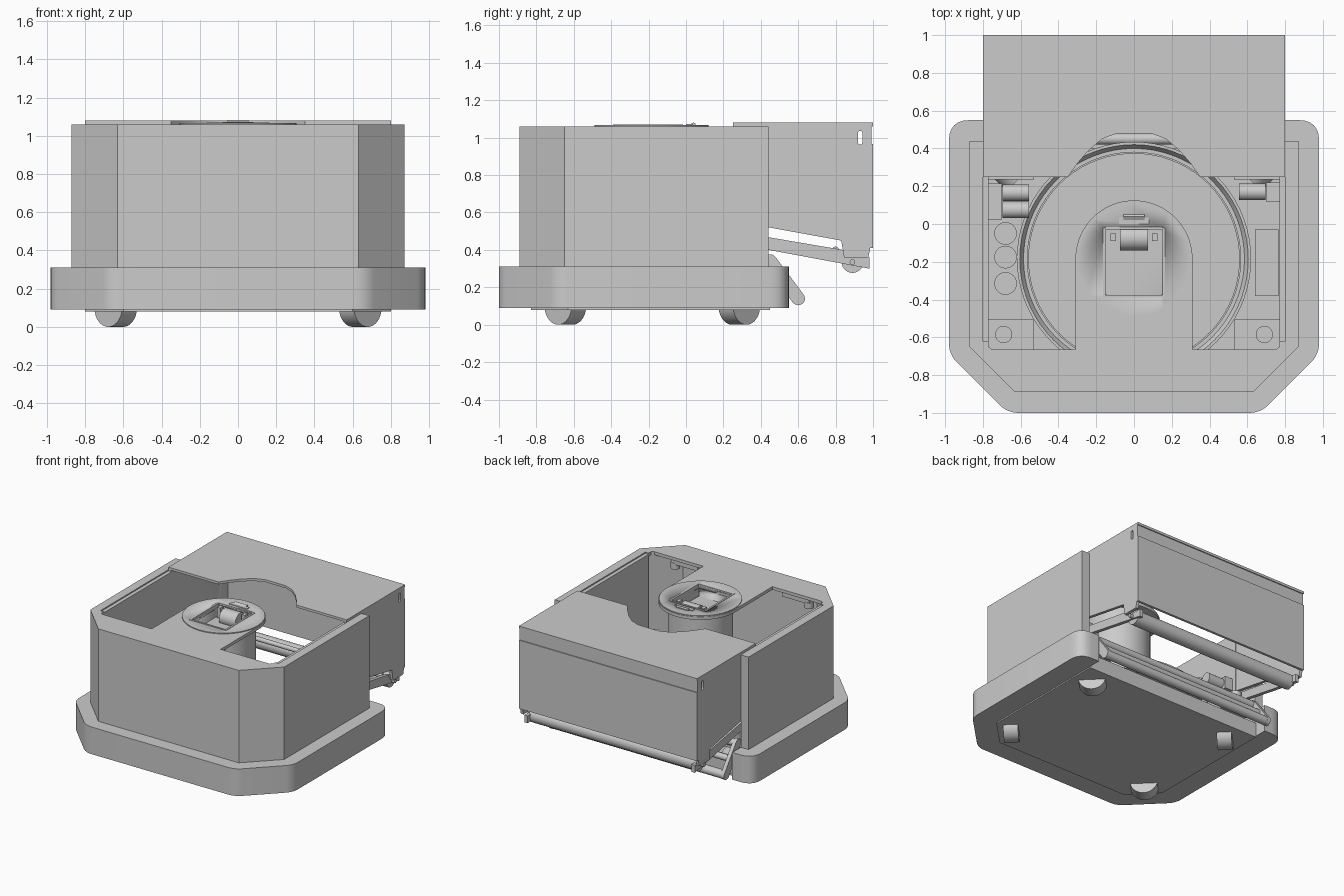
import bpy, bmesh, math
from mathutils import Vector, Matrix

if "Cube" in bpy.data.objects:
    bpy.data.objects.remove(bpy.data.objects["Cube"])


def finish(name, bm):
    bmesh.ops.recalc_face_normals(bm, faces=bm.faces)
    me = bpy.data.meshes.new(name)
    bm.to_mesh(me)
    bm.free()
    ob = bpy.data.objects.new(name, me)
    bpy.context.collection.objects.link(ob)
    return ob


def prism(name, pts, a, b, axis='z'):
    """Extrude a 2D outline from a to b: xy outline along z, or yz outline along x."""
    bm = bmesh.new()
    at = (lambda p: (p[0], p[1], a)) if axis == 'z' else (lambda p: (a, p[0], p[1]))
    f = bm.faces.new([bm.verts.new(at(p)) for p in pts])
    ext = bmesh.ops.extrude_face_region(bm, geom=[f])
    d = Vector((0, 0, b - a)) if axis == 'z' else Vector((b - a, 0, 0))
    bmesh.ops.translate(bm, vec=d, verts=[v for v in ext['geom'] if isinstance(v, bmesh.types.BMVert)])
    return finish(name, bm)


def box(name, x0, x1, y0, y1, z0, z1):
    return prism(name, [(x0, y0), (x1, y0), (x1, y1), (x0, y1)], z0, z1)


def rod(name, p, q, r, seg=32):
    p, q = Vector(p), Vector(q)
    bm = bmesh.new()
    rot = (q - p).to_track_quat('Z', 'Y').to_matrix().to_4x4()
    bmesh.ops.create_cone(bm, cap_ends=True, segments=seg, radius1=r, radius2=r,
                          depth=(q - p).length, matrix=Matrix.Translation((p + q) / 2) @ rot)
    return finish(name, bm)


def lathe(name, profile, cx, cy, seg=72):
    """Spin a closed (radius, z) outline around a vertical axis."""
    bm = bmesh.new()
    rings = []
    for i in range(seg):
        t = math.tau * i / seg
        rings.append([bm.verts.new((cx + r * math.cos(t), cy + r * math.sin(t), z)) for r, z in profile])
    n = len(profile)
    for i in range(seg):
        a, b = rings[i], rings[(i + 1) % seg]
        for j in range(n):
            bm.faces.new((a[j], b[j], b[(j + 1) % n], a[(j + 1) % n]))
    return finish(name, bm)


def fillet(prev, c, nxt, cut, n=6):
    c = Vector(c)
    a = c + (Vector(prev) - c).normalized() * cut
    b = c + (Vector(nxt) - c).normalized() * cut
    return [tuple(a * (1 - t) ** 2 + c * 2 * t * (1 - t) + b * t * t) for t in (i / n for i in range(n + 1))]


def mirror(half):
    """Complete a right-side path with its left-side copy."""
    return half + [(-x, y) for x, y in reversed(half)]


def c_shape(outer, inner):
    return mirror(outer) + mirror(inner)[::-1]


def capsule(y0, z0, y1, z1, r):
    t = math.atan2(z1 - z0, y1 - y0)
    pts = []
    for cy, cz, s in ((y1, z1, t - math.pi / 2), (y0, z0, t + math.pi / 2)):
        pts += [(cy + r * math.cos(s + math.pi * i / 10), cz + r * math.sin(s + math.pi * i / 10)) for i in range(11)]
    return pts


def cut(ob, tool):
    m = ob.modifiers.new('opening', 'BOOLEAN')
    m.operation, m.object, m.solver = 'DIFFERENCE', tool, 'EXACT'
    tool.hide_render = True
    tool.display_type = 'WIRE'


CY = -0.185  # turret centre

# Bumper, open at the back
c = [(0.80, 0.55), (0.98, 0.55), (0.98, -0.69), (0.67, -1.0), (0, -1.0)]
outer = [c[0]] + fillet(c[0], c[1], c[2], 0.11) + fillet(c[1], c[2], c[3], 0.06) + fillet(c[2], c[3], c[4], 0.06)
prism('bumper', c_shape(outer, [(0.80, 0.55), (0.80, -0.621), (0.601, -0.82)]), 0.09, 0.31)

# Floor pan and rear frame rail
prism('floor_pan', mirror([(0.80, 0.45), (0.80, -0.63), (0.60, -0.83)]), 0.08, 0.11)
box('rear_rail', -0.8, 0.8, 0.40, 0.45, 0.11, 0.20)

# Hull walls
prism('hull_wall', c_shape([(0.87, 0.44), (0.87, -0.65), (0.63, -0.89)],
                           [(0.80, 0.44), (0.80, -0.621), (0.601, -0.82)]), 0.31, 1.06)

# Front deck with the tongue that carries the turret
arc = [(0.31 * math.cos(math.pi * i / 40), CY + 0.31 * math.sin(math.pi * i / 40)) for i in range(20)]
deck = prism('top_deck', mirror([(0.601, -0.82), (0.80, -0.621), (0.77, -0.621), (0.77, -0.65),
                                 (0.75, -0.665), (0.31, -0.665)] + arc), 1.035, 1.06)

# Turret: disc, square throat, flap roller and feed column
disc = rod('turret_disc', (0, CY, 1.055), (0, CY, 1.067), 0.305, 72)
throat = box('throat_cutter', -0.15, 0.15, -0.375, -0.03, 0.97, 1.2)
cut(deck, throat)
cut(disc, throat)
column = rod('feed_column', (0, CY, 0.35), (0, CY, 1.035), 0.24, 64)
cut(column, throat)
for s in (-1, 1):
    box('throat_rail', *sorted((s * 0.15, s * 0.165)), -0.39, -0.02, 1.0, 1.07)
    box('flap_hinge', *sorted((s * 0.095, s * 0.125)), -0.09, -0.05, 0.98, 1.065)
box('throat_front', -0.15, 0.15, -0.39, -0.375, 1.0, 1.07)
box('throat_back', -0.15, 0.15, -0.03, -0.015, 1.0, 1.07)
rod('throat_roller', (-0.073, -0.075, 1.0), (0.073, -0.075, 1.0), 0.066)
box('throat_flap', -0.08, 0.08, 0.0, 0.035, 1.06, 1.072)
prism('flap_tab', [(0.01, 1.065), (0.05, 1.065), (0.05, 1.075), (0.04, 1.082)], -0.055, 0.055, 'x')

# Large rotating floor and its ring
rod('spinning_floor', (0, CY, 0.32), (0, CY, 0.345), 0.56, 72)
lathe('floor_ring', [(0.565, 0.30), (0.62, 0.30), (0.62, 0.40), (0.605, 0.40), (0.585, 0.37), (0.565, 0.37)], 0, CY)

# Sliding hood: lid, back and sides
half = [(0.80, 1.0), (0.80, 0.25), (0.35, 0.25), (0.30, 0.32), (0.24, 0.39), (0.17, 0.45), (0.09, 0.48)]
prism('hood_lid', mirror(half), 1.06, 1.08)
box('hood_back', -0.80, 0.80, 0.98, 1.0, 0.41, 0.965)
box('hood_back_upper', -0.80, 0.80, 0.975, 0.992, 0.96, 1.06)
box('hood_cross_bar', -0.775, 0.775, 0.93, 0.975, 0.86, 0.90)
slot = prism('slot_cutter', capsule(0.931, 0.975, 0.931, 1.025, 0.012), -1, 1, 'x')
side_outline = [(0.25, 1.06), (0.985, 1.06), (0.985, 0.41), (0.975, 0.36), (0.845, 0.36), (0.83, 0.45), (0.25, 0.555)]
for s in (-1, 1):
    side = prism('hood_side', side_outline, s * 0.775, s * 0.80, 'x')
    cut(side, slot)
    # Intake arm, lower roller arm and inner liner
    prism('intake_arm', [(0.28, 0.43), (0.28, 0.495), (0.84, 0.40), (0.85, 0.36), (0.98, 0.36), (0.98, 0.30)],
          s * 0.735, s * 0.765, 'x')
    prism('lower_roller_arm', capsule(0.45, 0.34, 0.60, 0.14, 0.036), s * 0.755, s * 0.785, 'x')
    box('inner_liner', *sorted((s * 0.77, s * 0.80)), -0.621, 0.25, 0.31, 1.05)

# Rollers across the back
rod('intake_roller', (-0.75, 0.89, 0.335), (0.75, 0.89, 0.335), 0.058)
rod('intake_shaft', (-0.79, 0.89, 0.335), (0.79, 0.89, 0.335), 0.015, 16)
rod('upper_intake_tube', (-0.74, 0.80, 0.40), (0.74, 0.80, 0.40), 0.018, 16)
rod('lower_roller', (-0.77, 0.60, 0.14), (0.77, 0.60, 0.14), 0.034)
rod('middle_roller', (-0.77, 0.525, 0.24), (0.77, 0.525, 0.24), 0.025)
rod('upper_roller', (-0.77, 0.45, 0.34), (0.77, 0.45, 0.34), 0.03)

# Wheel modules, wheels angled toward the centre
for sx in (-1, 1):
    for wy, sy in ((-0.645, -1), (0.285, 1)):
        d = Vector((sx, sy, 0)).normalized() * 0.055
        w = Vector((sx * 0.64, wy, 0.103))
        rod('wheel', w - d, w + d, 0.103, 40)
        box('module_plate', sx * 0.65 - 0.12, sx * 0.65 + 0.12, wy - 0.05, wy + 0.14, 0.27, 0.29)
        rod('module_motor', (sx * 0.69, wy + 0.06, 0.29), (sx * 0.69, wy + 0.06, 0.46), 0.045)

# Motors and electronics around the inside
for x, y in ((-0.625, 0.165), (-0.625, 0.075), (0.625, 0.17)):
    s = math.copysign(1, x)
    rod('side_motor', (x - 0.07, y, 0.62), (x + 0.07, y, 0.62), 0.044)
    box('motor_bracket', *sorted((s * 0.70, s * 0.77)), y - 0.05, y + 0.05, 0.57, 0.67)
for y in (-0.05, -0.175, -0.315):
    rod('upright_canister', (-0.68, y, 0.31), (-0.68, y, 0.55), 0.06)
box('battery', 0.64, 0.765, -0.38, -0.03, 0.31, 0.56)
for x in (-0.5, 0.5):
    box('deck_controller', x - 0.12, x + 0.12, -0.79, -0.69, 0.99, 1.035)
    rod('deck_sensor', (x * 1.2, -0.72, 0.95), (x * 1.2, -0.72, 1.0), 0.035)

# Smooth the round parts, keep edges sharp
for ob in bpy.context.scene.objects:
    ob.select_set(True)
    bpy.context.view_layer.objects.active = ob
bpy.ops.object.shade_smooth_by_angle(angle=math.radians(30))
